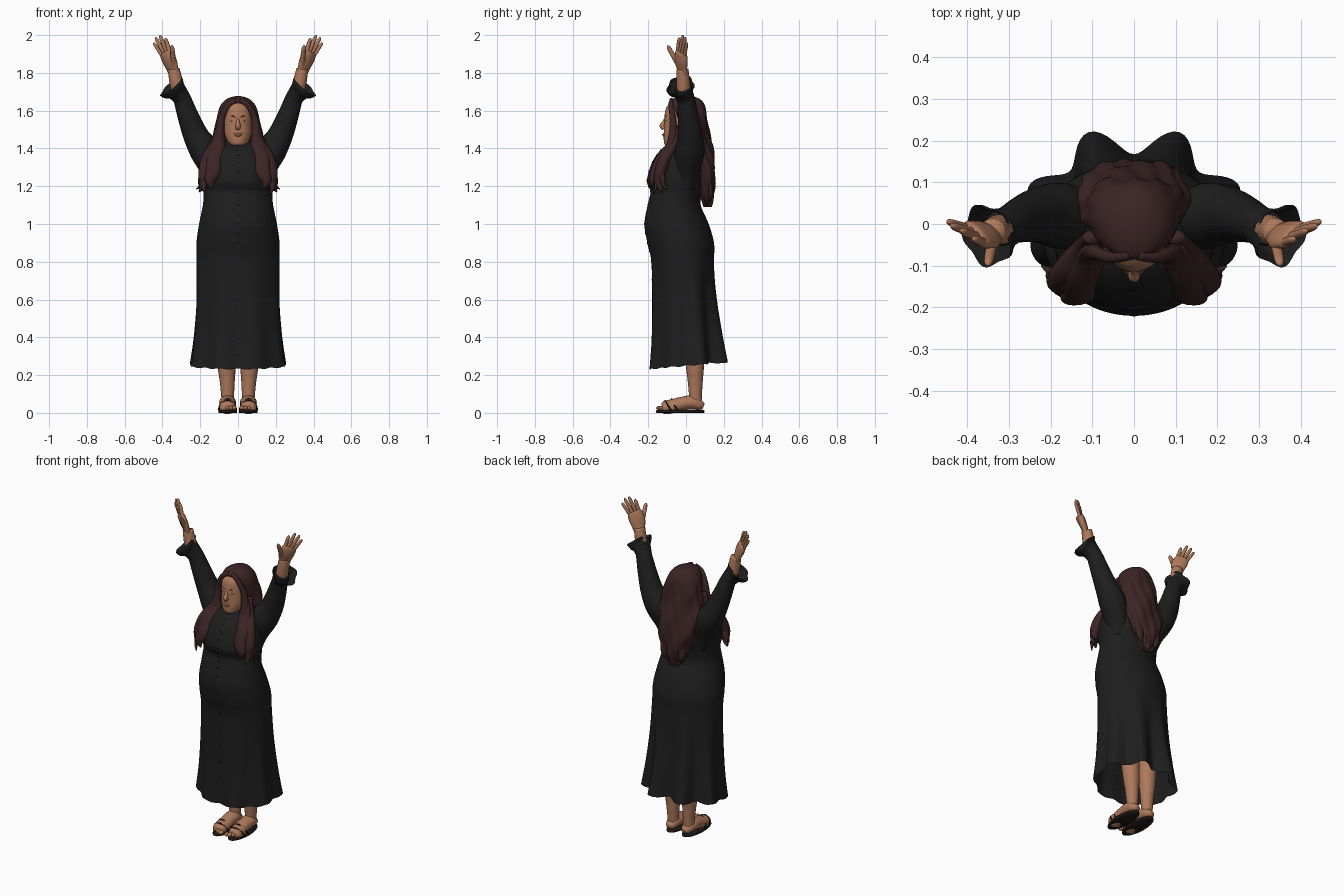
import bpy, bmesh
from math import sin, cos, pi
from mathutils import Vector

start_cube = bpy.data.objects.get("Cube")
if start_cube:
    bpy.data.objects.remove(start_cube, do_unlink=True)


def material(name, red, green, blue):
    mat = bpy.data.materials.new(name)
    mat.use_nodes = True
    mat.diffuse_color = (red, green, blue, 1)
    shader = mat.node_tree.nodes["Principled BSDF"]
    shader.inputs["Base Color"].default_value = (red, green, blue, 1)
    shader.inputs["Roughness"].default_value = 0.8
    return mat


black_cloth = material("black cloth", .013, .013, .013)
button_black = material("button black", .006, .006, .006)
auburn = material("dark auburn hair", .045, .018, .019)
skin = material("warm skin", .42, .19, .105)
leather = material("dark leather", .014, .009, .007)
lip = material("lip rose", .31, .11, .075)
tooth = material("tooth ivory", .55, .42, .34)
eye_dark = material("eye brown", .10, .045, .028)


def spline(keys, steps=6):
    """Smooth rows passing through every key row."""
    rows = []
    for i in range(len(keys) - 1):
        b, c = Vector(keys[i]), Vector(keys[i + 1])
        a = Vector(keys[i - 1]) if i else b
        d = Vector(keys[i + 2]) if i + 2 < len(keys) else c
        for s in range(steps):
            t = s / steps
            rows.append(b + (c - a) * (t / 2)
                        + (a * 2 - b * 5 + c * 4 - d) * (t * t / 2)
                        + (b * 3 - a - c * 3 + d) * (t ** 3 / 2))
    rows.append(Vector(keys[-1]))
    return rows


def loft(name, rings, mat, caps=True, mirror=False):
    """Skin a list of point rings into one smooth object."""
    bm = bmesh.new()
    loops = [[bm.verts.new(p) for p in ring] for ring in rings]
    for low, high in zip(loops, loops[1:]):
        for i in range(len(low)):
            j = (i + 1) % len(low)
            bm.faces.new((low[i], low[j], high[j], high[i]))
    if caps:
        bm.faces.new(loops[0])
        bm.faces.new(loops[-1])
    bmesh.ops.recalc_face_normals(bm, faces=bm.faces)
    mesh = bpy.data.meshes.new(name)
    bm.to_mesh(mesh)
    bm.free()
    mesh.shade_smooth()
    mesh.materials.append(mat)
    obj = bpy.data.objects.new(name, mesh)
    bpy.context.collection.objects.link(obj)
    if mirror:
        obj.modifiers.new("Mirror", "MIRROR").use_mirror_merge = False
    return obj


def limb(name, keys, mat, across=(1, 0, 0), flat=1.0, sides=16, wave=0.0,
         caps=True, mirror=True):
    """Tube through (x, y, z, radius) keys, optionally flattened or ruffled."""
    rows = spline(keys)
    rings = []
    for i, row in enumerate(rows):
        along = (rows[min(i + 1, len(rows) - 1)].xyz - rows[max(i - 1, 0)].xyz).normalized()
        u = Vector(across)
        u = (u - along * u.dot(along)).normalized()
        v = along.cross(u) * flat
        ring = []
        for k in range(sides):
            a = 2 * pi * k / sides
            r = row[3] * (1 + wave * (i / len(rows)) * cos(a * 5 + 1))
            ring.append(row.xyz + (u * cos(a) + v * sin(a)) * r)
        rings.append(ring)
    return loft(name, rings, mat, caps, mirror)


def oval(row, a, swell=0.0):
    """Point on a level oval given as (height, half width, front, back)."""
    z, half, front, back = row
    return Vector(((half + swell) * cos(a),
                   (front + back) / 2 + ((back - front) / 2 + swell) * sin(a), z))


def oval_body(name, rows, mat, shape=oval, sides=64, caps=True):
    rings = [[shape(row, 2 * pi * k / sides) for k in range(sides)] for row in rows]
    return loft(name, rings, mat, caps)


def blob(name, place, size, mat, mirror=False):
    x, y, z = place
    rings = []
    for i in range(1, 10):
        t = pi * i / 10
        rings.append([Vector((x + size[0] * sin(t) * cos(k * pi / 8),
                              y + size[1] * sin(t) * sin(k * pi / 8),
                              z + size[2] * cos(t))) for k in range(16)])
    return loft(name, rings, mat, True, mirror)


# Long dress with folds that deepen towards the hem, most of all behind
def dress_point(row, a):
    low = max(0, (.85 - row[0]) / .6)
    depth = .01 + .026 * max(0, sin(a)) ** .8
    p = oval(row, a, -depth * low ** 1.3 * cos(8 * (a - pi / 2)))
    p.z += (.018 * sin(a) + .003 * cos(16 * a)) * low ** 2
    return p


dress_rows = spline([
    (.25, .252, -.195, .203), (.4, .235, -.185, .184), (.6, .223, -.182, .163),
    (.8, .22, -.184, .15), (.9, .22, -.205, .148), (1, .206, -.22, .12),
    (1.1, .186, -.203, .078), (1.17, .182, -.188, .082), (1.23, .188, -.207, .097),
    (1.33, .188, -.178, .112), (1.39, .165, -.135, .11), (1.43, .1, -.085, .09),
    (1.45, .055, -.06, .065)])
oval_body("dress", dress_rows, black_cloth, dress_point, 128, caps=False)

# Front buttons
for n, row in enumerate(dress_rows[3:-9:3]):
    blob(f"button_{n}", dress_point(row, -pi / 2), (.004, .002, .005), button_black)

# Sleeves with ruffled cuffs
limb("sleeves", [(.115, .0, 1.19, .045), (.132, .005, 1.29, .068), (.178, .02, 1.39, .079),
                 (.224, .022, 1.47, .067), (.264, .012, 1.57, .056), (.295, 0, 1.66, .047),
                 (.322, -.012, 1.72, .042)], black_cloth, sides=24)
limb("cuffs", [(.296, -.003, 1.665, .046), (.322, -.015, 1.7, .053), (.342, -.025, 1.72, .07),
               (.353, -.029, 1.732, .073)], black_cloth, sides=40, wave=.1, caps=False)

# Raised arms and spread hands, palms turned inwards and forwards
limb("forearms", [(.31, -.01, 1.68, .037), (.327, -.015, 1.75, .036), (.34, -.018, 1.82, .031)], skin)
palm_line = (.78, .62, 0)
limb("palms", [(.335, -.018, 1.775, .03), (.347, -.022, 1.82, .037), (.361, -.026, 1.86, .046),
               (.379, -.025, 1.9, .043), (.385, -.024, 1.912, .032)], skin, palm_line, .48)
fingers = {
    "thumbs": ((.34, -.042, 1.845), (.35, -.098, 1.945), .013),
    "index_fingers": ((.357, -.045, 1.895), (.384, -.036, 1.985), .011),
    "middle_fingers": ((.374, -.032, 1.905), (.414, -.016, 2), .011),
    "ring_fingers": ((.391, -.019, 1.905), (.437, -.004, 1.988), .0105),
    "little_fingers": ((.404, -.008, 1.895), (.447, .006, 1.96), .0095)}
for name, (base, tip, r) in fingers.items():
    base, tip = Vector(base), Vector(tip)
    limb(name, [(*base.lerp(tip, t), r * s)
                for t, s in ((-.15, 1.1), (.45, 1), (.85, .85), (1, .35))],
         skin, palm_line, sides=10)

# Head, neck and face
oval_body("head", spline([
    (1.41, .025, -.095, -.05), (1.425, .048, -.115, 0), (1.47, .069, -.118, .03),
    (1.52, .076, -.116, .06), (1.57, .076, -.114, .06), (1.62, .067, -.103, .05),
    (1.652, .03, -.07, .02)]), skin, sides=48)
limb("neck", [(0, .005, 1.38, .055), (0, -.01, 1.43, .05), (0, -.02, 1.48, .05)],
     skin, mirror=False)
limb("nose", [(0, -.106, 1.565, .006), (0, -.116, 1.54, .009), (0, -.126, 1.52, .014),
              (0, -.115, 1.506, .013)], skin, mirror=False)
limb("smile", [(-.028, -.105, 1.482, .003), (-.014, -.114, 1.474, .007), (0, -.117, 1.471, .008),
               (.014, -.114, 1.474, .007), (.028, -.105, 1.482, .003)],
     lip, (0, 0, 1), mirror=False)
blob("teeth", (0, -.121, 1.473), (.016, .006, .004), tooth)
blob("eyes", (.029, -.105, 1.546), (.011, .004, .003), eye_dark, True)
limb("eyebrows", [(.013, -.112, 1.566, .002), (.03, -.106, 1.571, .003),
                  (.047, -.092, 1.565, .0015)], eye_dark, (0, 0, 1), sides=8)


# Hair falling down the back in soft waves
def hair_point(row, a):
    groove = .003 * cos(11 * a + 25 * row[0]) + .006 * cos(4 * a - 22 * row[0])
    return oval(row, a, groove * min(1, max(0, 1.66 - row[0]) * 6))


oval_body("hair", spline([
    (1.677, .012, -.01, .02), (1.67, .042, -.05, .055), (1.652, .073, -.082, .085),
    (1.615, .099, -.082, .104), (1.55, .117, -.058, .114), (1.47, .127, -.043, .125),
    (1.4, .13, .0, .14), (1.3, .122, .03, .154), (1.2, .09, .06, .15),
    (1.13, .055, .085, .138), (1.09, .03, .1, .13)]), auburn, hair_point, 80)
for n, x in enumerate((-.06, -.02, .025, .065)):
    limb(f"back_tip_{n}", [(x, .118, 1.24, .03), (x * .95, .13, 1.16, .022),
                           (x * .7, .125, 1.09 + abs(x) / 2, .004)],
         auburn, flat=.6, sides=10, mirror=False)

# Front locks framing the face and resting on the chest
limb("parting_locks", [(.012, -.076, 1.656, .013), (.055, -.08, 1.625, .015),
                       (.087, -.07, 1.56, .018), (.096, -.068, 1.49, .024),
                       (.1, -.075, 1.42, .03)], auburn, flat=.9)
limb("inner_locks", [(.098, -.06, 1.5, .024), (.104, -.08, 1.42, .038), (.125, -.13, 1.35, .044),
                     (.13, -.165, 1.28, .04), (.148, -.178, 1.23, .028),
                     (.135, -.18, 1.19, .004)], auburn, flat=.6)
limb("outer_locks", [(.1, -.03, 1.52, .022), (.112, -.055, 1.43, .034), (.145, -.108, 1.35, .047),
                     (.165, -.135, 1.28, .045), (.175, -.145, 1.22, .03),
                     (.205, -.125, 1.17, .004)], auburn, flat=.7)
limb("curled_ends", [(.17, -.13, 1.29, .028), (.19, -.125, 1.235, .022),
                     (.198, -.115, 1.2, .013), (.222, -.1, 1.185, .002)], auburn, flat=.7)
limb("loose_ends", [(.165, -.15, 1.25, .022), (.182, -.158, 1.2, .014),
                    (.172, -.175, 1.155, .002)], auburn, flat=.7)

# Legs and feet
limb("legs", [(.055, .05, .035, .033), (.055, .05, .09, .034), (.057, .049, .17, .04),
              (.06, .047, .25, .048), (.066, .04, .42, .058)], skin, sides=20)
limb("feet", [(.053, .092, .034, .02), (.054, .07, .042, .034), (.055, .03, .055, .044),
              (.055, -.02, .049, .043), (.055, -.07, .036, .044), (.056, -.11, .028, .042),
              (.056, -.127, .026, .03)], skin, flat=.84, sides=20)
for n in range(5):
    blob(f"toes_{n}", (.02 + .018 * n, -.138 + .004 * n * n, .026),
         (.013 - .001 * n, .02, .012), skin, True)

# Sandals
loft("sandal_soles", [[Vector((.054 + s * .05 * cos(k * pi / 16),
                               -.03 + s * .129 * sin(k * pi / 16), z)) for k in range(32)]
                      for z, s in ((0, .96), (.003, 1), (.012, 1), (.015, .97))],
     leather, mirror=True)
for n, y in enumerate((-.065, -.1)):
    limb(f"sandal_straps_{n}", [(.008, y + .02, .015, .004), (.02, y, .047, .004),
                                (.055, y - .01, .073 + (y + .065) * .25, .005),
                                (.092, y, .047, .004), (.103, y + .02, .015, .004)],
         leather, (0, 1, 0), sides=8)
